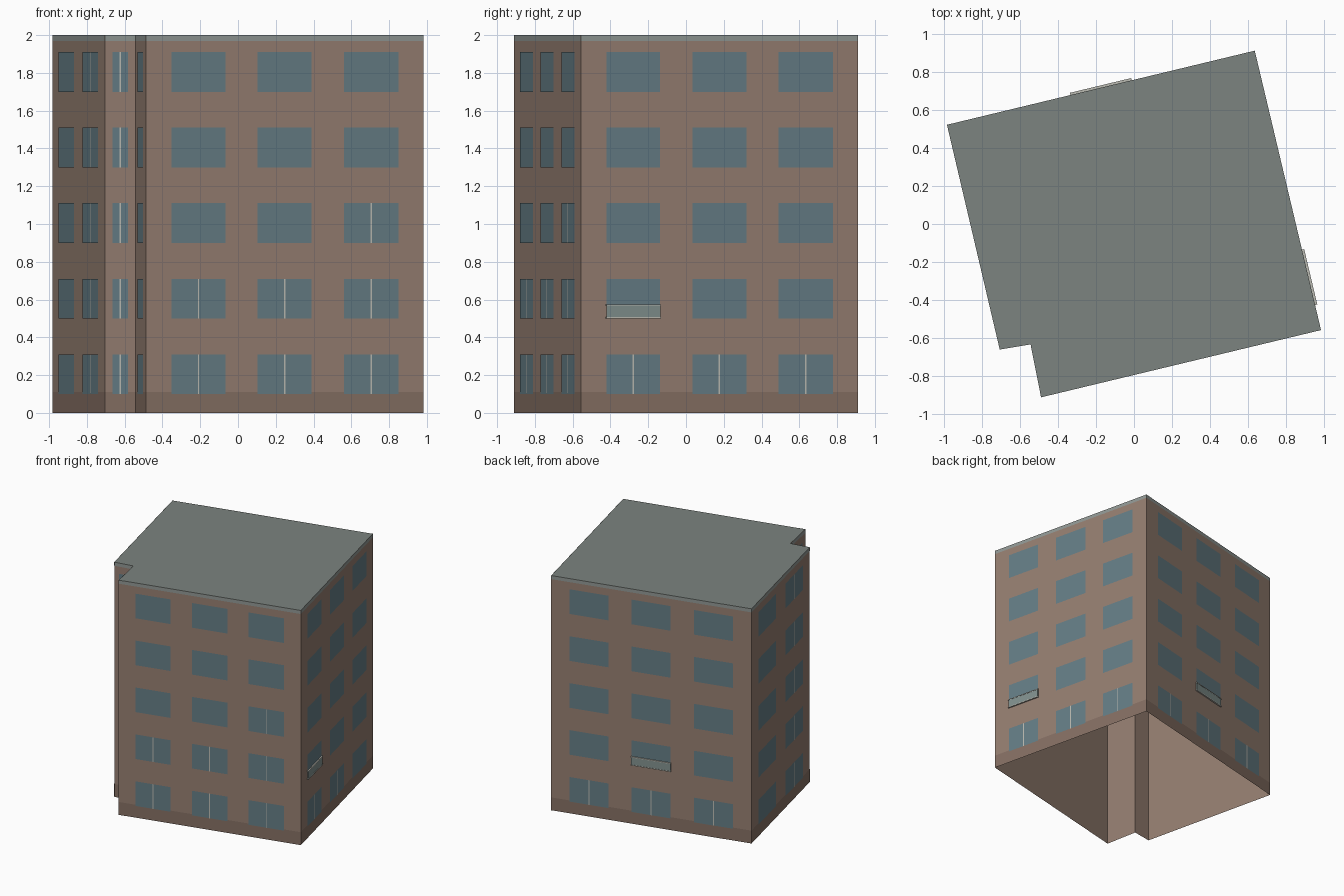
import bpy, bmesh
from mathutils import Vector

if "Cube" in bpy.data.objects:
    bpy.data.objects.remove(bpy.data.objects["Cube"])

H = 2.0
# Footprint, counter-clockwise from the back left corner
FOOT = [Vector(p) for p in [(-0.982, 0.521), (-0.705, -0.659), (-0.543, -0.632),
                            (-0.488, -0.91), (0.982, -0.557), (0.634, 0.91)]]
N = len(FOOT)
FLOORS = [0.10 + 0.4 * i for i in range(5)]
WIN_H = 0.21


def material(name, rgb):
    m = bpy.data.materials.new(name)
    m.diffuse_color = (*rgb, 1)
    m.use_nodes = True
    m.node_tree.nodes["Principled BSDF"].inputs["Base Color"].default_value = m.diffuse_color
    return m


BRICK = material("brick", (0.30, 0.21, 0.165))
PLINTH = material("plinth_brown", (0.235, 0.16, 0.125))
ROOF = material("roof_grey", (0.20, 0.23, 0.215))
TRIM = material("trim_grey", (0.28, 0.31, 0.295))
GLASS = material("window_glass", (0.13, 0.205, 0.235))
FRAME = material("frame_light", (0.50, 0.50, 0.45))
PANEL = material("balcony_glass", (0.22, 0.28, 0.27))


def finish(name, bm, mat):
    me = bpy.data.meshes.new(name)
    bm.to_mesh(me)
    bm.free()
    me.materials.append(mat)
    ob = bpy.data.objects.new(name, me)
    bpy.context.collection.objects.link(ob)
    return ob


def wall_point(i, t, z, out):
    a, b = FOOT[i], FOOT[(i + 1) % N]
    d = (b - a).normalized()
    p = a.lerp(b, t) + Vector((d.y, -d.x)) * out
    return Vector((p.x, p.y, z))


def length(i):
    return (FOOT[(i + 1) % N] - FOOT[i]).length


def patch(bm, i, t0, t1, z0, z1, out):
    """Flat rectangle lying on wall i."""
    c = [(t0, z0), (t1, z0), (t1, z1), (t0, z1)]
    bm.faces.new([bm.verts.new(wall_point(i, t, z, out)) for t, z in c])


def block(bm, i, t0, t1, z0, z1, out):
    """Box standing out from wall i."""
    vs = [bm.verts.new(wall_point(i, t, z, o)) for o in (0, out)
          for t, z in ((t0, z0), (t1, z0), (t1, z1), (t0, z1))]
    bm.faces.new(vs[4:])
    for k in range(4):
        n = (k + 1) % 4
        bm.faces.new([vs[k], vs[n], vs[n + 4], vs[k + 4]])


# Walls (open underneath), plinth and roof edge bands
for name, z0, z1, out, mat in (("walls", 0, H, 0, BRICK),
                               ("plinth", 0, 0.11, 0.001, PLINTH),
                               ("roof_edge", H - 0.03, H, 0.001, TRIM)):
    bm = bmesh.new()
    for i in range(N):
        patch(bm, i, 0, 1, z0, z1, out)
    finish(name, bm, mat)

# Flat roof
bm = bmesh.new()
bm.faces.new([bm.verts.new((p.x, p.y, H)) for p in FOOT])
finish("roof", bm, ROOF)

# Per wall: window spans, and the floors with a centre mullion in each column
THREE = [(0.092, 0.286), (0.402, 0.597), (0.714, 0.909)]
WALLS = {
    0: ([(0.12, 0.42), (0.58, 0.88)], [5, 5]),
    1: ([(0.25, 0.76)], [5]),
    2: ([(0.22, 0.78)], [5]),
    3: (THREE, [2, 2, 3]),
    4: (THREE, [1, 1, 1]),
    5: (THREE, [1, 1, 1]),
}
panes, mullions = bmesh.new(), bmesh.new()
for i, (spans, split) in WALLS.items():
    half = 0.0035 / length(i)
    for (t0, t1), count in zip(spans, split):
        mid = (t0 + t1) / 2
        for f, z in enumerate(FLOORS):
            patch(panes, i, t0, t1, z, z + WIN_H, 0.002)
            if f < count:
                patch(mullions, i, mid - half, mid + half, z, z + WIN_H, 0.003)
finish("windows", panes, GLASS)
finish("window_mullions", mullions, FRAME)

# Shallow glass balconies on the second storey, with top and bottom rails
panels, rails = bmesh.new(), bmesh.new()
for i, (t0, t1) in ((4, THREE[0]), (5, THREE[1])):
    block(panels, i, t0, t1, 0.503, 0.572, 0.010)
    for z in (0.50, 0.568):
        block(rails, i, t0 - 0.002, t1 + 0.002, z, z + 0.007, 0.012)
finish("balcony_panels", panels, PANEL)
finish("balcony_rails", rails, FRAME)
